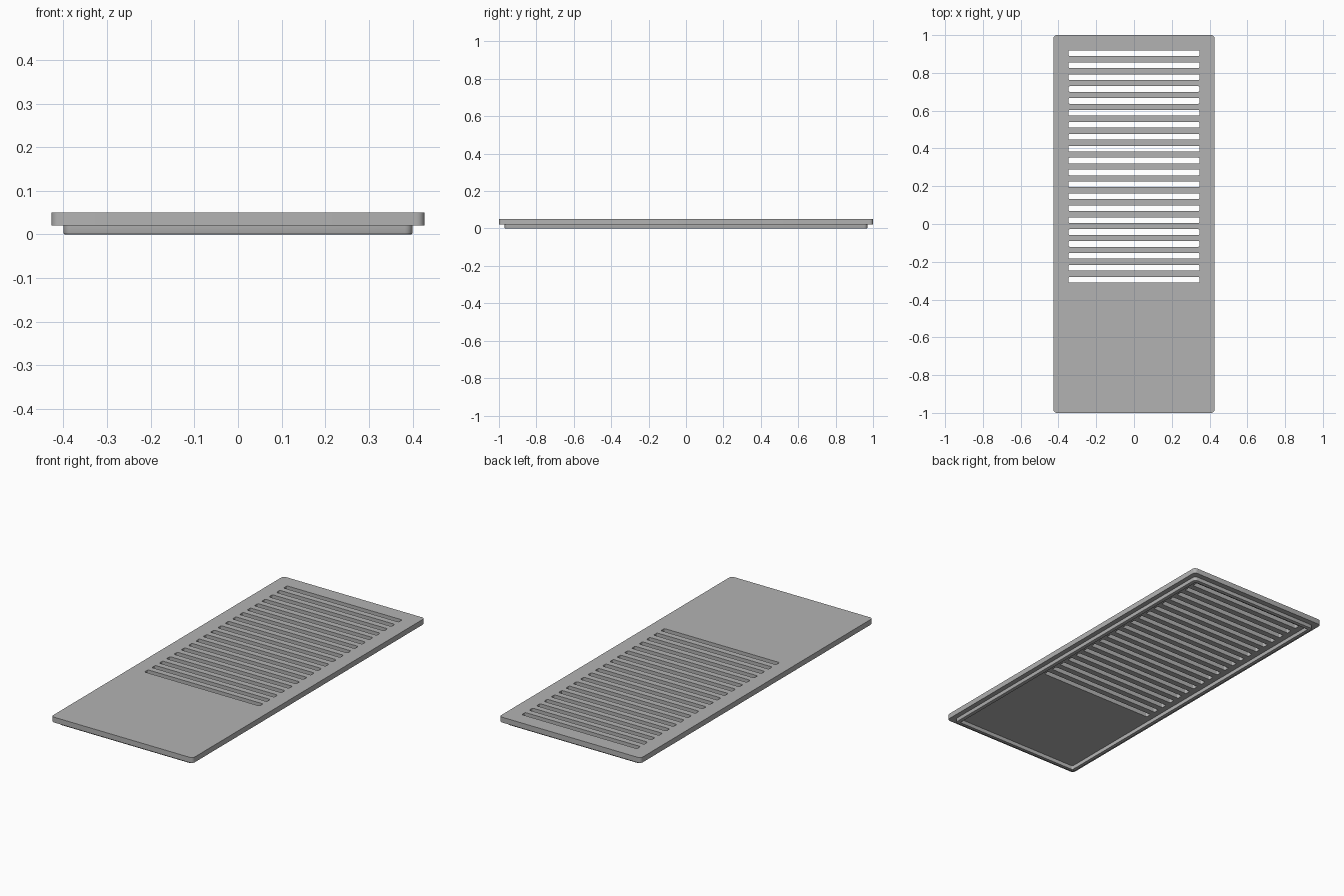
import bpy, bmesh, math

if "Cube" in bpy.data.objects:
    bpy.data.objects.remove(bpy.data.objects["Cube"], do_unlink=True)

grey = bpy.data.materials.new("light grey")
grey.use_nodes = True
colour = (0.45, 0.45, 0.45, 1)
grey.diffuse_color = colour
grey.node_tree.nodes["Principled BSDF"].inputs["Base Color"].default_value = colour


def outline(half_x, half_y, radius, centre_y=0, steps=5):
    """Counter-clockwise rounded rectangle."""
    points = []
    for i, (sx, sy) in enumerate([(1, 1), (-1, 1), (-1, -1), (1, -1)]):
        for k in range(steps + 1):
            a = math.pi / 2 * (i + k / steps)
            points.append((sx * (half_x - radius) + radius * math.cos(a),
                           centre_y + sy * (half_y - radius) + radius * math.sin(a)))
    return points


def loop(bm, points, z):
    return [bm.verts.new((x, y, z)) for x, y in points]


def bridge(bm, a, b):
    for i in range(len(a)):
        j = (i + 1) % len(a)
        bm.faces.new((a[i], a[j], b[j], b[i]))


def prism(bm, points, z0, z1):
    low, high = loop(bm, points, z0), loop(bm, points, z1)
    bridge(bm, low, high)
    bm.faces.new(low[::-1])
    bm.faces.new(high)


def finish(name, bm):
    bmesh.ops.recalc_face_normals(bm, faces=bm.faces)
    mesh = bpy.data.meshes.new(name)
    bm.to_mesh(mesh)
    bm.free()
    mesh.materials.append(grey)
    obj = bpy.data.objects.new(name, mesh)
    bpy.context.collection.objects.link(obj)
    return obj


def smooth(obj):
    bpy.ops.object.select_all(action='DESELECT')
    obj.select_set(True)
    bpy.context.view_layer.objects.active = obj
    bpy.ops.object.shade_smooth_by_angle(angle=math.radians(30))


# Cover plate
bm = bmesh.new()
prism(bm, outline(0.427, 1.0, 0.018), 0.021, 0.05)
plate = finish("cover_plate", bm)

# Row of vent slots cut through the plate
bm = bmesh.new()
slot_count, first_y, last_y = 20, 0.904, -0.295
for i in range(slot_count):
    y = first_y + (last_y - first_y) * i / (slot_count - 1)
    prism(bm, outline(0.347, 0.015, 0.006, y, 3), -0.05, 0.1)
cutter = finish("slot_cutter", bm)
cut = plate.modifiers.new("slots", 'BOOLEAN')
cut.object = cutter
cut.operation = 'DIFFERENCE'
cut.solver = 'EXACT'
smooth(plate)
bpy.ops.object.modifier_apply(modifier=cut.name)
bpy.data.objects.remove(cutter, do_unlink=True)

# Locating lip under the plate, with a softened lower outer edge
bm = bmesh.new()
soft = 0.004
rings = [loop(bm, outline(0.38, 0.95, 0.008), 0.025),
         loop(bm, outline(0.38, 0.95, 0.008), 0),
         loop(bm, outline(0.4 - soft, 0.97 - soft, 0.014), 0),
         loop(bm, outline(0.4 - soft * 0.3, 0.97 - soft * 0.3, 0.017), soft * 0.3),
         loop(bm, outline(0.4, 0.97, 0.018), soft),
         loop(bm, outline(0.4, 0.97, 0.018), 0.025)]
for i, ring in enumerate(rings):
    bridge(bm, ring, rings[(i + 1) % len(rings)])
smooth(finish("locating_lip", bm))
